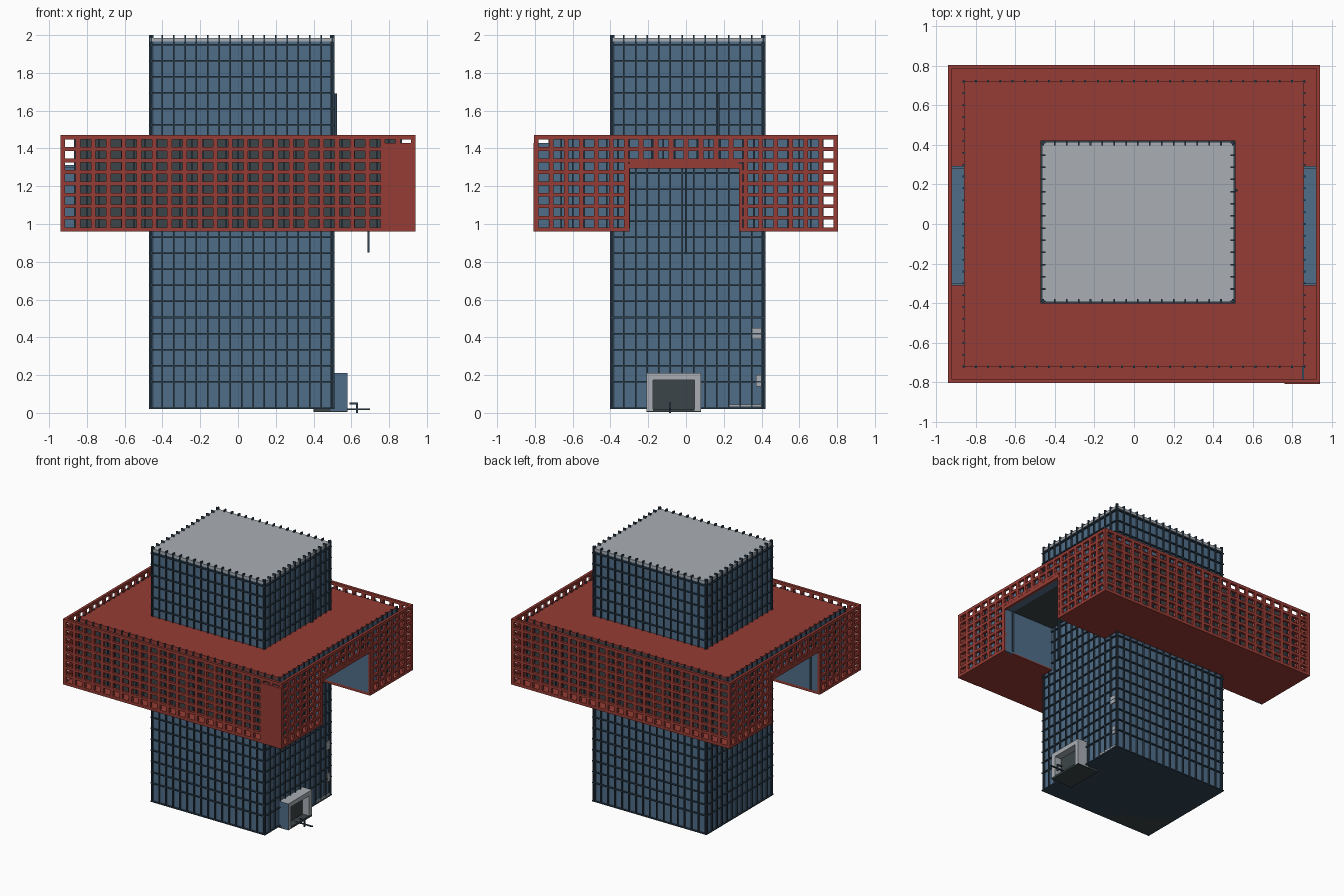
import bpy
import bmesh
from mathutils import Matrix, Vector

cube = bpy.data.objects.get("Cube")
if cube:
    bpy.data.objects.remove(cube, do_unlink=True)


def material(name, r, g, b):
    m = bpy.data.materials.new(name)
    m.use_nodes = True
    m.diffuse_color = (r, g, b, 1)
    m.node_tree.nodes["Principled BSDF"].inputs["Base Color"].default_value = (r, g, b, 1)
    return m


RED = material("brick red", 0.31, 0.045, 0.035)
BLUE = material("glass blue", 0.08, 0.155, 0.25)
FIN = material("dark mullion blue", 0.028, 0.055, 0.085)
DARK = material("charcoal", 0.045, 0.06, 0.065)
GREY = material("light grey", 0.40, 0.43, 0.46)


def boxes(name, items, *mats, rule=None):
    """One object from (x0, x1, y0, y1, z0, z1) boxes; rule picks face colours."""
    bm = bmesh.new()
    for x0, x1, y0, y1, z0, z1 in items:
        mid = Vector((x0 + x1, y0 + y1, z0 + z1)) / 2
        size = Matrix.Diagonal((x1 - x0, y1 - y0, z1 - z0, 1))
        bmesh.ops.create_cube(bm, size=1, matrix=Matrix.Translation(mid) @ size)
    bm.normal_update()
    if rule:
        for f in bm.faces:
            f.material_index = rule(f.normal, f.calc_center_median())
    me = bpy.data.meshes.new(name)
    bm.to_mesh(me)
    bm.free()
    for m in mats:
        me.materials.append(m)
    ob = bpy.data.objects.new(name, me)
    bpy.context.collection.objects.link(ob)
    return ob


def steps(a, b, n):
    return [a + (b - a) * i / n for i in range(n + 1)]


# Tower: glass shaft with a dark underside and pale roof
X0, X1, Y0, Y1 = -0.46, 0.50, -0.39, 0.41
boxes("tower_shaft", [(X0, X1, Y0, Y1, 0.02, 1.97)], BLUE, DARK,
      rule=lambda n, c: 1 if n.z < -0.5 else 0)
boxes("tower_roof", [(X0 - 0.005, X1 + 0.005, Y0 - 0.005, Y1 + 0.005, 1.965, 1.985)], GREY)

# Tower mullions: vertical posts that rise past the roof, and floor bands
T, P = 0.004, 0.012
posts = []
for x in steps(X0, X1, 16):
    for y in (Y0, Y1):
        posts.append((x - T, x + T, y - P, y + P, 0.02, 2.0))
for y in steps(Y0, Y1, 13):
    for x in (X0, X1):
        posts.append((x - P, x + P, y - T, y + T, 0.02, 2.0))
boxes("tower_posts", posts, FIN)
levels = [0.024] + steps(0.165, 1.95, 21)
boxes("tower_floor_bands",
      [(X0 - P, X1 + P, Y0 - P, Y1 + P, z - T, z + T) for z in levels], FIN)

# Ring dimensions: outer screen, inner block and side passage
SX, SY, BX, BY = 0.94, 0.805, 0.86, 0.72
LOW, TOP = 0.96, 1.47
PASS0, PASS1, PASSZ = -0.30, 0.28, 1.30

# Inner block: two wings joined over the passage
boxes("ring_block",
      [(-BX, BX, -BY, PASS0, LOW + 0.01, 1.45),
       (-BX, BX, PASS1, BY, LOW + 0.01, 1.45),
       (-BX, BX, PASS0, PASS1, PASSZ, 1.45)],
      BLUE, DARK,
      rule=lambda n, c: 1 if n.z < -0.5 or (abs(n.y) > 0.5 and abs(c.y) > 0.7) else 0)
boxes("ring_roof", [(-BX, BX, -BY, BY, 1.435, 1.46)], RED)
boxes("ring_floor", [(-SX, SX, -SY, PASS0, LOW, LOW + 0.02),
                     (-SX, SX, PASS1, SY, LOW, LOW + 0.02)], RED)

# Small posts along the inner block walls
pegs = []
for x in steps(-BX, BX, 28):
    for s in (-1, 1):
        pegs.append((x - T, x + T, s * BY - 0.008, s * BY + 0.008, LOW + 0.02, 1.465))
for y in steps(-BY, BY, 24):
    for s in (-1, 1):
        low = PASSZ if PASS0 < y < PASS1 else LOW + 0.02
        pegs.append((s * BX - 0.008, s * BX + 0.008, y - T, y + T, low, 1.465))
boxes("ring_wall_posts", pegs, FIN)


# Lattice screens
def screen(name, half, at, axis, columns, opening=False):
    inner = at - 0.02 if at > 0 else at + 0.02
    a, b = min(at, inner), max(at, inner)
    bars = []

    def bar(u0, u1, z0, z1):
        bars.append((u0, u1, a, b, z0, z1) if axis == "x" else (a, b, u0, u1, z0, z1))

    W = 0.0125
    for u in steps(-half + W, half - W, columns):
        inside = opening and PASS0 < u < PASS1
        bar(u - W, u + W, PASSZ if inside else LOW, TOP)
    for z in steps(LOW + W, TOP - W, 8):
        if opening and z < PASSZ:
            bar(-half, PASS0, z - W * 0.8, z + W * 0.8)
            bar(PASS1, half, z - W * 0.8, z + W * 0.8)
        else:
            bar(-half, half, z - W * 0.8, z + W * 0.8)
    bar(-half, half, TOP - 0.02, TOP)
    if opening:
        # Frame around the passage mouth
        bar(PASS0 - 0.02, PASS0, LOW, PASSZ + 0.02)
        bar(PASS1, PASS1 + 0.02, LOW, PASSZ + 0.02)
        bar(PASS0, PASS1, PASSZ - 0.005, PASSZ + 0.025)
    boxes(name, bars, RED)


screen("front_screen", SX, -SY, "x", 23)
screen("back_screen", SX, SY, "x", 23)
screen("left_screen", SY, SX, "y", 20, True)
screen("right_screen", SY, -SX, "y", 20, True)

# Solid corner panel on the front and its end wall
boxes("front_corner_panel", [(0.76, SX, -SY - 0.003, -SY + 0.02, LOW, 1.43)], RED)
boxes("front_corner_end_wall", [(0.85, 0.86, -SY + 0.02, -BY, LOW + 0.02, 1.43)], BLUE)

# Passage linings between screen and block
lining = []
for s in (-1, 1):
    a, b = sorted((s * BX, s * (SX - 0.01)))
    lining += [(a, b, PASS0 - 0.012, PASS0, LOW, PASSZ),
               (a, b, PASS1, PASS1 + 0.012, LOW, PASSZ),
               (a, b, PASS0, PASS1, PASSZ, PASSZ + 0.012)]
boxes("passage_lining", lining, BLUE)

# Entrance porch: pale portal with blue cheeks and a dark doorway
boxes("entrance_portal",
      [(0.49, 0.58, -0.21, -0.175, 0.01, 0.21),
       (0.49, 0.58, 0.045, 0.08, 0.01, 0.21),
       (0.49, 0.58, -0.175, 0.045, 0.175, 0.21)],
      GREY, BLUE, rule=lambda n, c: 1 if n.y < -0.5 and c.y < -0.2 else 0)
boxes("entrance_door", [(0.50, 0.525, -0.175, 0.045, 0.01, 0.175)], DARK)
boxes("entrance_step", [(0.40, 0.58, -0.21, 0.08, 0.005, 0.02)], DARK)
boxes("entrance_rail", [(0.55, 0.70, -0.09, -0.08, 0.015, 0.023),
                        (0.625, 0.635, -0.09, -0.08, 0.0, 0.055),
                        (0.59, 0.635, -0.09, -0.08, 0.045, 0.055)], FIN)

# Loose poles and pale service panels
boxes("wall_pole", [(0.512, 0.524, 0.165, 0.177, 1.46, 1.69)], FIN)
boxes("hanging_pole", [(0.685, 0.697, -0.006, 0.006, 0.85, 1.30)], FIN)
boxes("service_panels", [(0.503, 0.512, 0.35, 0.40, 0.39, 0.45),
                         (0.503, 0.512, 0.23, 0.40, 0.03, 0.045),
                         (0.503, 0.512, 0.37, 0.40, 0.14, 0.20)], GREY)
